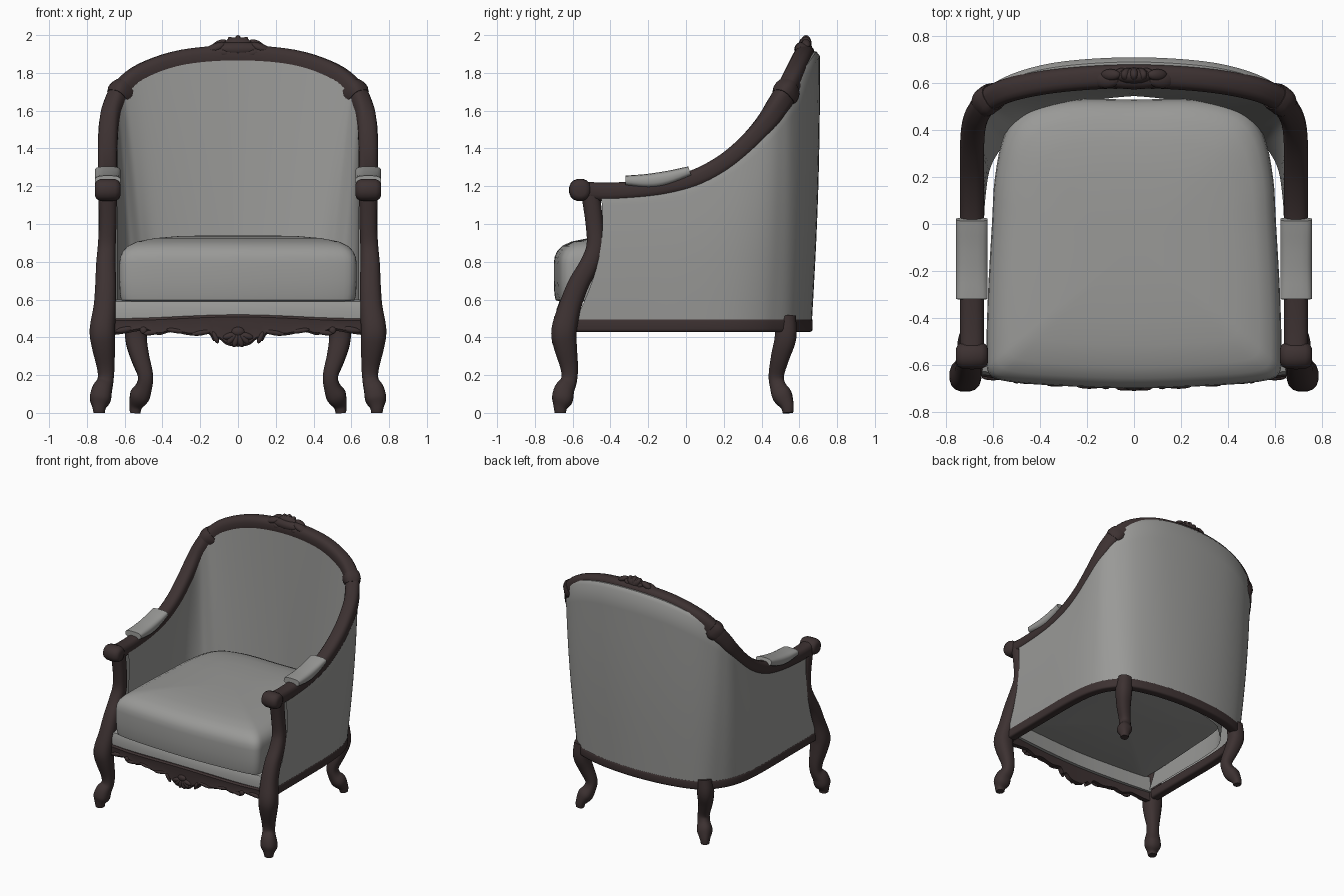
import bpy, bmesh, math
from mathutils import Vector, Matrix

if "Cube" in bpy.data.objects:
    bpy.data.objects.remove(bpy.data.objects["Cube"])


def material(name, rgb):
    m = bpy.data.materials.new(name)
    m.diffuse_color = (*rgb, 1)
    m.use_nodes = True
    m.node_tree.nodes["Principled BSDF"].inputs["Base Color"].default_value = m.diffuse_color
    return m


WOOD = material("dark wood", (0.046, 0.031, 0.031))
FABRIC = material("grey fabric", (0.32, 0.32, 0.31))


def finish(name, bm, mat, mirror=False, angle=40):
    bmesh.ops.recalc_face_normals(bm, faces=bm.faces)
    me = bpy.data.meshes.new(name)
    bm.to_mesh(me)
    bm.free()
    me.materials.append(mat)
    ob = bpy.data.objects.new(name, me)
    bpy.context.collection.objects.link(ob)
    bpy.ops.object.select_all(action='DESELECT')
    ob.select_set(True)
    bpy.context.view_layer.objects.active = ob
    bpy.ops.object.shade_smooth_by_angle(angle=math.radians(angle))
    if mirror:
        ob.modifiers.new("mirror", 'MIRROR')
    return ob


def smooth(pts, k=5):
    """Catmull-Rom curve through tuples of any size."""
    p = [Vector(q) for q in pts]
    p = [2 * p[0] - p[1]] + p + [2 * p[-1] - p[-2]]
    out = []
    for i in range(1, len(p) - 2):
        a, b, c, d = p[i - 1:i + 3]
        for j in range(k):
            t = j / k
            out.append(0.5 * (2 * b + (c - a) * t + (2 * a - 5 * b + 4 * c - d) * t * t
                              + (3 * b - a - 3 * c + d) * t ** 3))
    return out + [p[-2]]


def ease(x, a, b):
    x = min(max((x - a) / (b - a), 0), 1)
    return x * x * (3 - 2 * x)


def both(half):
    """Mirror a half path ending at x=0 into a full path."""
    return list(half) + [(-q[0], *q[1:]) for q in reversed(half[:-1])]


def loft(name, rings, mat, closed=True, caps=True, mirror=False, angle=40):
    bm = bmesh.new()
    vs = [[bm.verts.new(p) for p in r] for r in rings]
    n = len(rings[0])
    for a, b in zip(vs, vs[1:]):
        for i in range(n if closed else n - 1):
            j = (i + 1) % n
            bm.faces.new((a[i], a[j], b[j], b[i]))
    if caps:
        bm.faces.new(vs[0])
        bm.faces.new(vs[-1])
    return finish(name, bm, mat, mirror, angle)


def sweep(name, pts, refs, radii, mat, mirror=False, sides=16, power=0.8):
    """Rounded section swept along pts; refs give the direction of the first radius."""
    rings = []
    for i, p in enumerate(pts):
        t = (pts[min(i + 1, len(pts) - 1)] - pts[max(i - 1, 0)]).normalized()
        u = (refs[i] - t * refs[i].dot(t)).normalized()
        w = t.cross(u)
        ring = []
        for s in range(sides):
            a = 2 * math.pi * (s + 0.5) / sides
            c, d = math.cos(a), math.sin(a)
            ring.append(p + u * radii[i][0] * math.copysign(abs(c) ** power, c)
                        + w * radii[i][1] * math.copysign(abs(d) ** power, d))
        rings.append(ring)
    return loft(name, rings, mat, mirror=mirror)


def blobs(name, items, mat, mirror=False):
    """Carved lobes: (location, half sizes, turn about y in degrees)."""
    bm = bmesh.new()
    for loc, size, turn in items:
        m = (Matrix.Translation(loc) @ Matrix.Rotation(math.radians(turn), 4, 'Y')
             @ Matrix.Diagonal((*size, 1)))
        bmesh.ops.create_uvsphere(bm, u_segments=14, v_segments=8, radius=1, matrix=m)
    return finish(name, bm, mat, mirror)


def plan_normals(pts):
    out = []
    for i in range(len(pts)):
        t = pts[min(i + 1, len(pts) - 1)] - pts[max(i - 1, 0)]
        out.append(Vector((t.y, -t.x, 0)).normalized())
    return out


# Paths: top rail over the arms and back, and floor plan of the seat rail
top_half = [(.69, -.45, 1.17), (.69, -.3, 1.175), (.69, -.12, 1.195), (.69, .05, 1.24),
            (.69, .2, 1.32), (.69, .32, 1.42), (.682, .42, 1.53), (.658, .482, 1.62),
            (.612, .535, 1.705), (.50, .58, 1.795), (.29, .615, 1.865), (0, .63, 1.888)]
base_half = [(.69, -.585, .49), (.69, -.4, .49), (.69, -.2, .49), (.69, 0, .49),
             (.685, .15, .49), (.67, .28, .49), (.64, .38, .49), (.60, .45, .49),
             (.53, .53, .49), (.42, .58, .49), (.23, .62, .49), (0, .635, .49)]
top, base = smooth(both(top_half)), smooth(both(base_half))
normals = plan_normals(base)

# Upholstered shell: outer skin, rolled top, inner skin
columns = []
for b, t, n in zip(base, top, normals):
    back, rear = ease(b.y, .2, .6), ease(b.y, .52, .635)
    corner = 2 * abs(n.x * n.y)
    col = []

    def at(v, off):
        p = b.lerp(t, v) + n * off
        p.y += .06 * math.sin(math.pi * v) * max(-b.y / .6, 0)
        return p
    for i in range(11):
        v = i / 10
        col.append(at(v, .032 + .01 * v + .012 * math.sin(math.pi * v) + .038 * rear * v))
    col.append(at(1, .03 + .03 * rear) + Vector((0, 0, .025)))
    col.append(at(1, 0) + Vector((0, 0, .03)))
    for i in range(10, -1, -1):
        v = i / 10
        col.append(at(v, -.05 - (.04 * back + .045 * corner) * (1 - v)))
    columns.append(col)
loft("back_and_arm_upholstery", columns, FABRIC, closed=False, caps=False)

# Wooden top rail with its collars
rail = smooth(both([(.69, -.59, 1.18)] + top_half))
rail_refs = plan_normals(rail)
sweep("top_rail", rail, rail_refs,
      [(.052, .05 + .009 * ease(p.z, 1.4, 1.7)) for p in rail], WOOD, power=.7)
sweep("rail_collar", rail[43:47], rail_refs[43:47],
      [(.056, .062), (.062, .069), (.062, .069), (.056, .062)], WOOD, True, power=.7)

# Seat rail around the sides and back
low = [Vector((p.x, p.y, .465)) for p in base]
sweep("seat_rail", low, normals, [(.036, .037)] * len(low), WOOD, power=.4)

# Arm scroll ends and arm pads
knob = [Vector((x, -.56, 1.18)) for x in (.622, .63, .65, .69, .73, .75, .758)]
sweep("arm_scroll", knob, [Vector((0, 1, 0))] * 7,
      [(r, r) for r in (.03, .048, .058, .06, .058, .048, .03)], WOOD, True, power=.9)
pad = smooth([(.69, -.32, 1.23), (.69, -.2, 1.228), (.69, -.1, 1.243), (.69, .02, 1.28)], 4)
sweep("arm_pad", pad, [Vector((1, 0, 0))] * len(pad),
      [(.068, .026 + .014 * math.sin(math.pi * i / 12)) for i in range(len(pad))],
      FABRIC, True, power=.65)

# Front posts flowing into cabriole legs, and the back legs: x, y, z, radius
legs = {
    "front_leg": [(.69, -.505, 1.16, .05), (.69, -.485, 1.0, .047), (.695, -.48, .88, .048),
                  (.70, -.515, .78, .052), (.70, -.57, .68, .056), (.705, -.615, .56, .06),
                  (.718, -.645, .44, .068), (.713, -.64, .36, .063), (.70, -.618, .24, .047),
                  (.702, -.62, .17, .043), (.72, -.645, .12, .054), (.73, -.655, .07, .056),
                  (.735, -.665, .03, .037), (.735, -.665, 0, .03)],
    "back_leg": [(.53, .525, .51, .058), (.54, .527, .40, .058), (.52, .50, .30, .05),
                 (.49, .478, .2, .041), (.497, .487, .14, .043), (.52, .51, .09, .053),
                 (.54, .535, .04, .036), (.545, .54, 0, .028)],
}
for name, path in legs.items():
    fine = smooth(path, 4)
    sweep(name, [Vector(p[:3]) for p in fine], [Vector((1, 0, 0))] * len(fine),
          [(p[3], p[3]) for p in fine], WOOD, True, power=.8)

# Seat cushion, and the fabric band under its front
outline_half = [(0, -.70), (.3, -.69), (.53, -.672), (.615, -.64), (.628, -.55), (.622, -.3),
                (.605, 0), (.592, .2), (.55, .385), (.46, .485), (.27, .53), (0, .53)]
outline = smooth([(-x, y) for x, y in outline_half[::-1]] + outline_half[1:], 4)[:-1]


def ring(s, z):
    return [Vector((p.x * s, -.085 + (p.y + .085) * s, z)) for p in outline]


loft("seat_cushion", [ring(s, z) for s, z in (
    (.05, .59), (.95, .59), (.985, .597), (.995, .63), (1, .70), (1, .79), (.993, .825),
    (.972, .855), (.93, .883), (.85, .907), (.70, .925), (.5, .936), (.2, .94), (.02, .94))],
    FABRIC, angle=60)
front = smooth([(-.67, -.635), (-.4, -.66), (0, -.68), (.4, -.66), (.67, -.635)], 4)
loft("seat_band", [[(x, y + .05, .48), (x, y, .48), (x, y - .005, .55), (x, y + .01, .59),
                    (x, y + .05, .60)] for x, y in front], FABRIC)

# Carved front apron with a scalloped lower edge
edge = smooth(both([(.68, .41), (.6, .42), (.5, .435), (.42, .412), (.35, .428), (.25, .41),
                    (.16, .42), (.13, .38), (.10, .39), (.06, .36), (0, .35)]), 4)
slices = []
for x, z in edge:
    y = -.695 + .05 * (x / .65) ** 2
    h = .50 + .02 * max(math.cos(x * 2.4), 0) ** 2
    slices.append([(x, y + .04, z), (x, y + .005, z), (x, y - .005, z + .012),
                   (x, y, (z + h) / 2), (x, y - .004, h - .012), (x, y + .006, h), (x, y + .04, h)])
loft("front_apron", slices, WOOD)

# Carvings on the apron: central shell and side scrolls
fan = [((.045 * math.sin(math.radians(a)), -.692, .415 - .03 * math.cos(math.radians(a))),
        (.018, .018, .04), -a) for a in (-75, -45, -15, 15, 45, 75)]
blobs("apron_shell", fan + [((0, -.695, .43), (.035, .016, .025), 0)], WOOD)
blobs("apron_scroll", [((.12, -.69, .40), (.014, .014, .035), 25),
                       ((.19, -.688, .425), (.06, .014, .014), 10),
                       ((.33, -.68, .435), (.05, .013, .013), -8),
                       ((.46, -.668, .425), (.045, .013, .014), 8),
                       ((.50, -.665, .437), (.02, .014, .02), 0),
                       ((.60, -.652, .44), (.05, .014, .016), 10)], WOOD, True)

# Carved crest on the top rail
fan = [((.06 * math.sin(math.radians(a)), .635, 1.915 + .04 * math.cos(math.radians(a))),
        (.022, .03, .045), a) for a in (-80, -55, -27, 0, 27, 55, 80)]
blobs("crest_shell", fan + [((0, .615, 1.925), (.15, .042, .04), 0),
                            ((0, .63, 1.94), (.085, .036, .05), 0)], WOOD)
blobs("crest_leaf", [((.12, .615, 1.93), (.065, .038, .026), 20),
                     ((.08, .60, 1.905), (.05, .025, .026), -10),
                     ((.10, .635, 1.952), (.045, .025, .02), 25)], WOOD, True)
